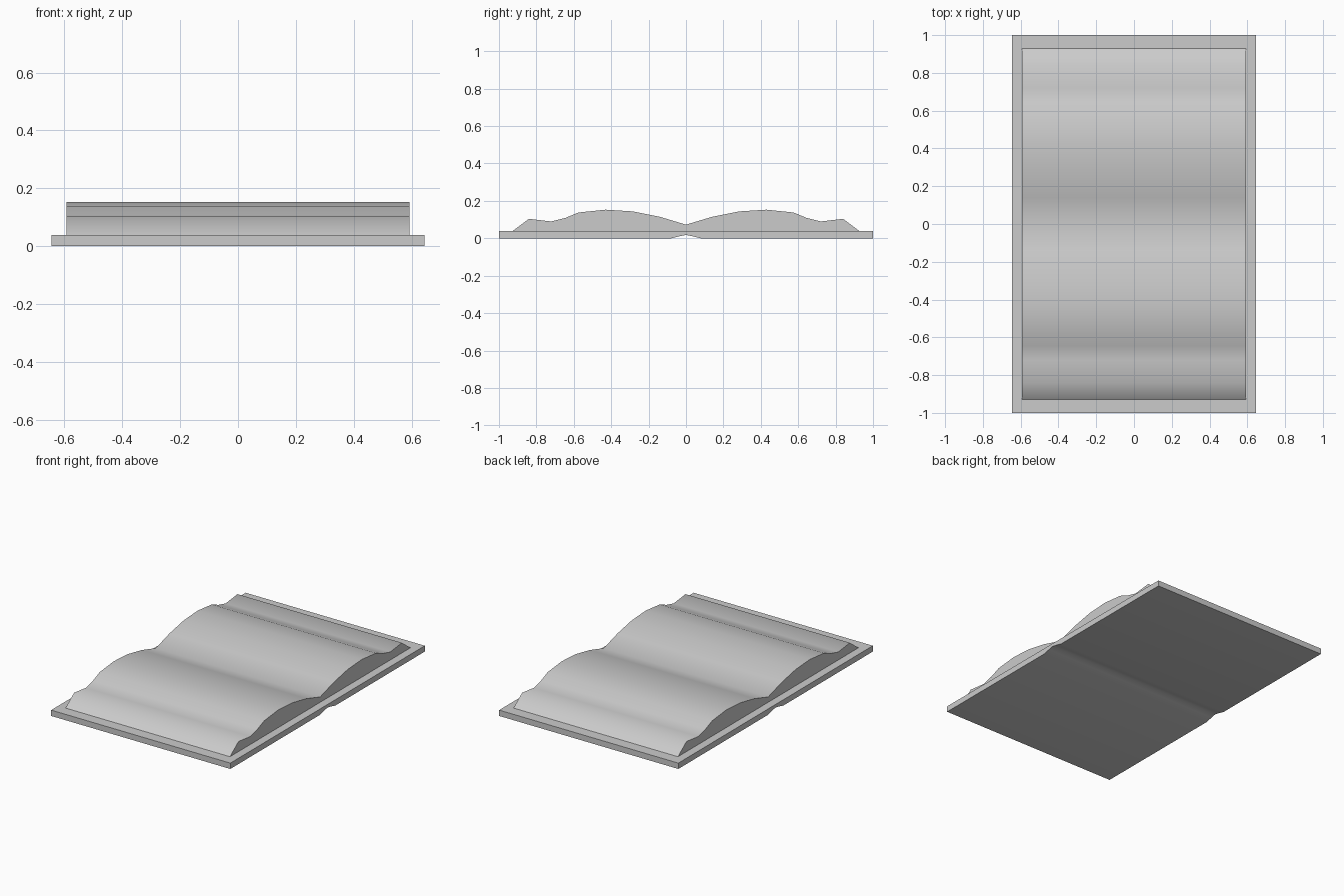
import bpy, bmesh, math

if "Cube" in bpy.data.objects:
    bpy.data.objects.remove(bpy.data.objects["Cube"])


def extrude_profile(name, points, half_width):
    """Sweep a closed (y, z) outline along x, centred on x = 0."""
    bm = bmesh.new()
    face = bm.faces.new([bm.verts.new((-half_width, y, z)) for y, z in points])
    res = bmesh.ops.extrude_face_region(bm, geom=[face], use_keep_orig=True)
    moved = [g for g in res["geom"] if isinstance(g, bmesh.types.BMVert)]
    bmesh.ops.translate(bm, verts=moved, vec=(2 * half_width, 0, 0))
    bmesh.ops.recalc_face_normals(bm, faces=bm.faces[:])
    mesh = bpy.data.meshes.new(name)
    bm.to_mesh(mesh)
    bm.free()
    obj = bpy.data.objects.new(name, mesh)
    bpy.context.collection.objects.link(obj)
    bpy.ops.object.select_all(action="DESELECT")
    obj.select_set(True)
    bpy.context.view_layer.objects.active = obj
    bpy.ops.object.shade_smooth_by_angle(angle=math.radians(50))
    return obj


# Flat cover with a shallow spine groove underneath
extrude_profile("cover", [
    (-1, 0), (-0.08, 0), (-0.035, 0.011), (0, 0.018), (0.035, 0.011),
    (0.08, 0), (1, 0), (1, 0.038), (-1, 0.038)], 0.645)

# Page block: two arched halves meeting at the centre fold
half = [(0.14, 0.115), (0.285, 0.144), (0.43, 0.153), (0.575, 0.138),
        (0.645, 0.109), (0.72, 0.09), (0.84, 0.104), (0.928, 0.038)]
top = [(-y, z) for y, z in reversed(half)] + [(0, 0.073)] + half
extrude_profile("pages", [(-0.928, 0.03)] + top + [(0.928, 0.03)], 0.592)
